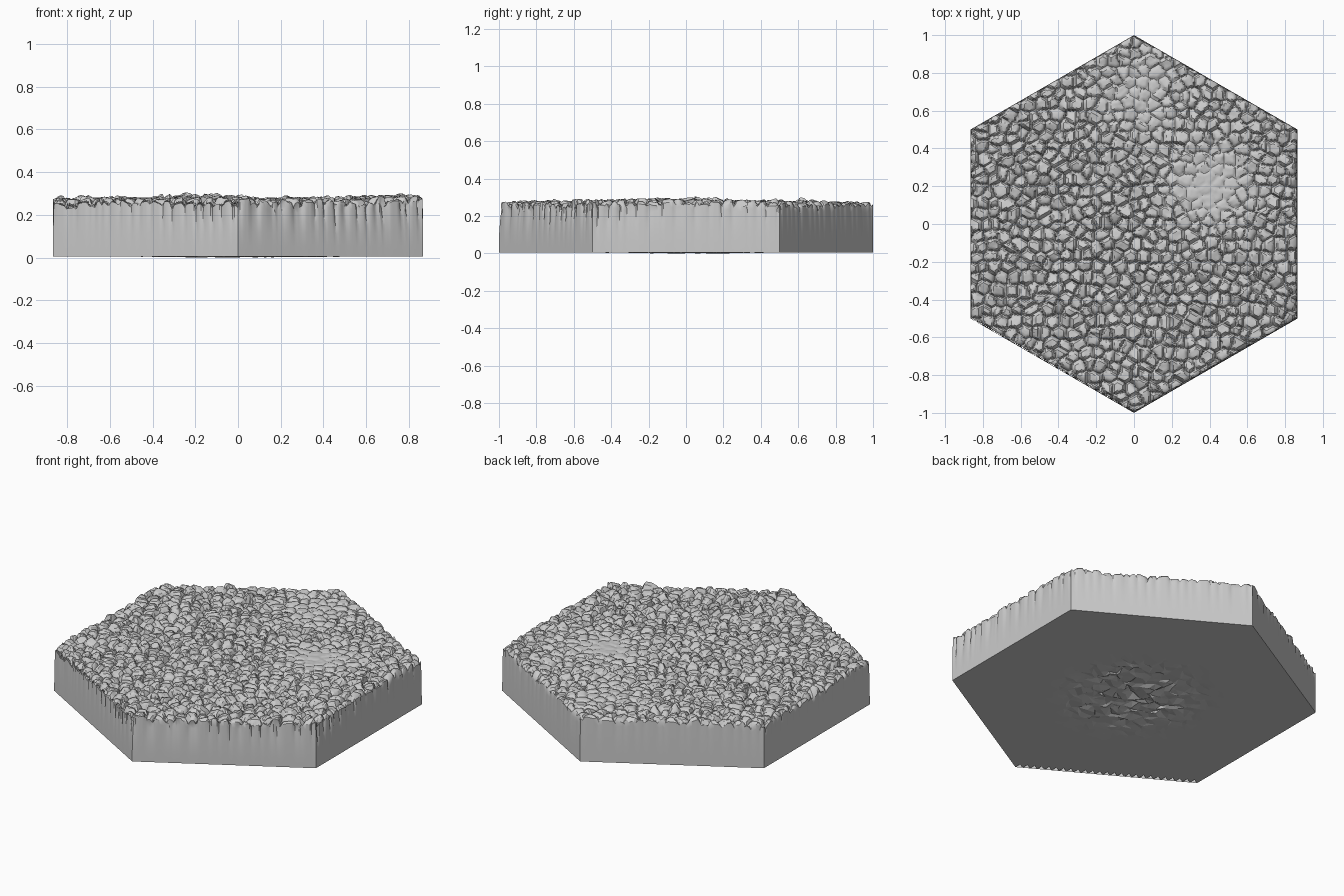
import bpy, bmesh, math, random
from mathutils import Vector, noise, kdtree

if "Cube" in bpy.data.objects:
    bpy.data.objects.remove(bpy.data.objects["Cube"])

random.seed(7)
CORNERS = [(1, 0), (0, 1), (-1, 1), (-1, 0), (0, -1), (1, -1)]
AX = Vector((math.cos(math.pi / 6), 0.5, 0))
BX = Vector((0, 1, 0))


def hex_lattice(bm, n, place, flip=False):
    """Triangulated hexagon of n rings; place() maps a flat point to its final position."""
    v = {}
    for q in range(-n, n + 1):
        for r in range(-n, n + 1):
            if abs(q + r) <= n:
                v[q, r] = bm.verts.new(place((AX * q + BX * r) / n))
    for (q, r) in v:
        for tri in (((q, r), (q + 1, r), (q, r + 1)),
                    ((q + 1, r), (q + 1, r + 1), (q, r + 1))):
            if all(k in v for k in tri):
                f = [v[k] for k in tri]
                bm.faces.new(f[::-1] if flip else f)
    return v


def rim_keys(n):
    keys = []
    for i, (q, r) in enumerate(CORNERS):
        q2, r2 = CORNERS[(i + 1) % 6]
        keys += [(q * n + (q2 - q) * k, r * n + (r2 - r) * k) for k in range(n)]
    return keys


def finish(bm, name, angle):
    mesh = bpy.data.meshes.new(name)
    bm.to_mesh(mesh)
    bm.free()
    ob = bpy.data.objects.new(name, mesh)
    bpy.context.collection.objects.link(ob)
    bpy.ops.object.select_all(action='DESELECT')
    ob.select_set(True)
    bpy.context.view_layer.objects.active = ob
    bpy.ops.object.shade_smooth_by_angle(angle=math.radians(angle))


# Stone centres on a jittered lattice, each with its own tilt and height
STEP = 0.066
stones = []
for j in range(-20, 21):
    for i in range(-18, 19):
        c = Vector(((i + 0.5 * (j % 2)) * STEP, j * STEP * 0.87, 0))
        c += Vector((random.uniform(-1, 1), random.uniform(-1, 1), 0)) * STEP * 0.36
        tilt = Vector((random.gauss(0, 0.2), random.gauss(0, 0.2), 0))
        stones.append((c, tilt, random.uniform(-0.007, 0.007)))
tree = kdtree.KDTree(len(stones))
for i, s in enumerate(stones):
    tree.insert(s[0], i)
tree.balance()


def bump(p, x, y, sx, sy):
    return math.exp(-((p.x - x) / sx) ** 2 - ((p.y - y) / sy) ** 2)


def edge_distance(p):
    return 0.866 - max(abs(p.x), abs(p.x * 0.5 + p.y * 0.866), abs(p.x * 0.5 - p.y * 0.866))


def crack(p):
    """0 on a stone, 1 in the bottom of a gap; also returns the stone index."""
    w = p + noise.noise_vector(p * 22) * 0.006
    w.z = 0
    near = tree.find_n(w, 4)
    a, first = near[0][0], near[0][1]
    d = min(((a + b[0]) / 2 - w).dot((b[0] - a).normalized()) for b in near[1:])
    return max(0, 1 - d / 0.013) ** 1.3, first


def top_point(p):
    gap, i = crack(p)
    c, tilt, lift = stones[i]
    worn = max(bump(p, 0.4, 0.2, 0.24, 0.24), 0.75 * bump(p, 0.05, 0.7, 0.25, 0.3))
    rough = 1 - 0.85 * worn
    z = 0.272 + 0.02 * bump(p, -0.18, 0, 0.15, 0.22) + 0.012 * bump(p, 0.75, -0.1, 0.3, 0.6)
    z += (lift + tilt.dot(p - c) - 0.024 * gap) * rough
    z += 0.003 * noise.noise(p * 28)
    e = max(0, 1 - edge_distance(p) / 0.03)
    z -= 0.014 * e * e
    return Vector((p.x, p.y, z))


# Cobbled slab: stone top and walls with grooves that fade downwards
N = 100
bm = bmesh.new()
grid = hex_lattice(bm, N, top_point)
keys = rim_keys(N)
flat = [(AX * q + BX * r) / N for q, r in keys]
ring = [grid[k] for k in keys]
tops = [v.co.z for v in ring]
grooves = []
for p in flat:
    side = 0.35 + 0.65 * max(0, p.normalized().dot(Vector((0.6, -0.8, 0))))
    grooves.append(crack(p)[0] * 0.016 * side + 0.004 * side)
FLOOR = 0.004
for t in (0.0, 0.1, 0.2, 0.35, 0.55, 0.8, 1.0):
    fade = max(0, 1 - t / 0.7) ** 1.5
    new = []
    for k, p in enumerate(flat):
        co = p * (1 - grooves[k] * fade)
        co.z = tops[k] + (FLOOR - tops[k]) * t
        if t == 0:
            ring[k].co = co
        else:
            new.append(bm.verts.new(co))
    if new:
        for k in range(len(ring)):
            m = (k + 1) % len(ring)
            bm.faces.new((ring[k], new[k], new[m], ring[m]))
        ring = new
finish(bm, "cobbled_slab", 32)


# Underside: flat with a rough faceted patch in the middle
def under_point(p):
    a = max(0, 1 - p.length / 0.5)
    j = 0.018 * min(1, a * 3)
    return Vector((p.x + random.uniform(-j, j), p.y + random.uniform(-j, j),
                   max(0, FLOOR + a * random.uniform(-0.008, 0.02))))


bm = bmesh.new()
hex_lattice(bm, 25, under_point, flip=True)
finish(bm, "underside", 5)
